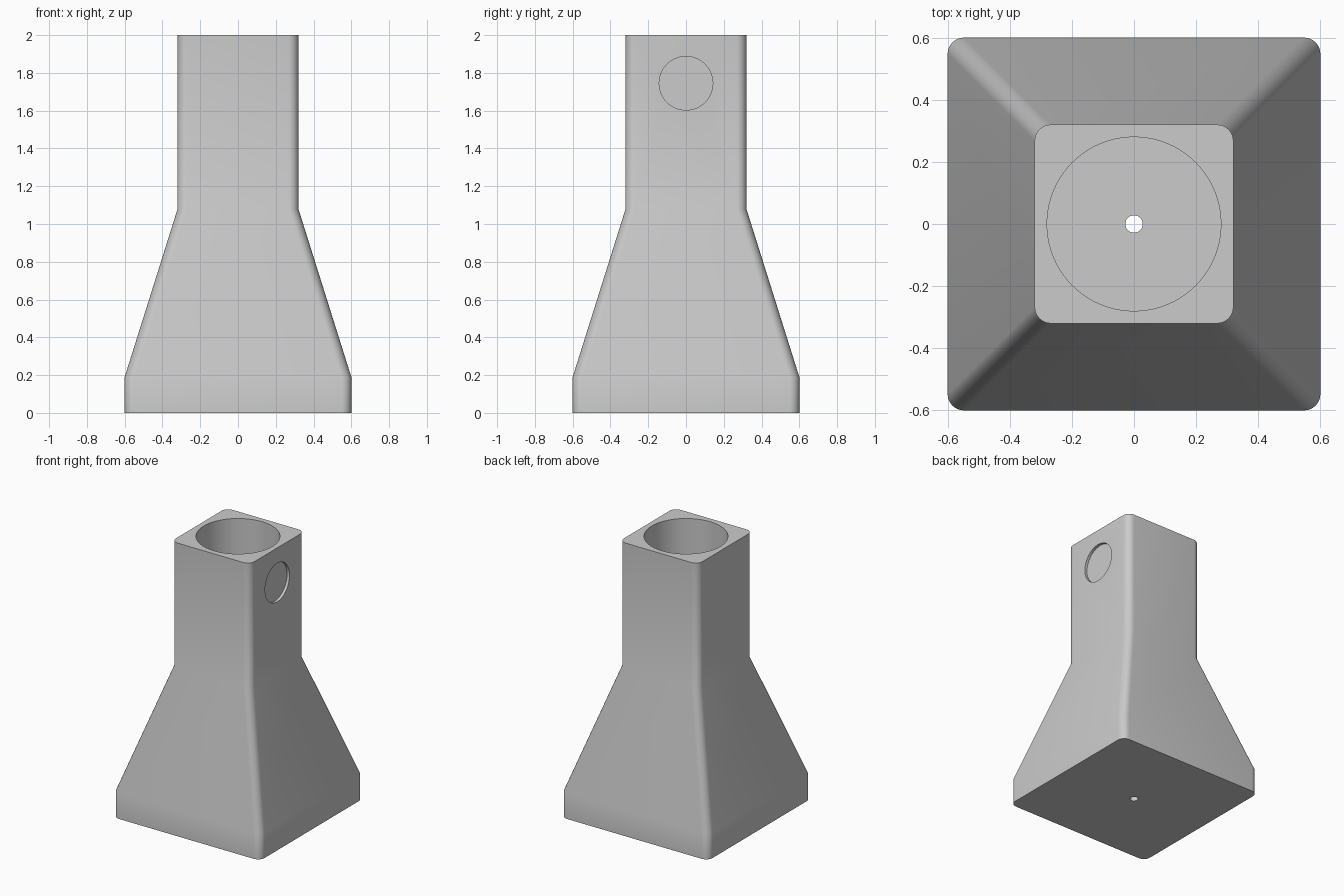
import bpy
import bmesh
from math import pi, cos, sin, radians

cube = bpy.data.objects.get("Cube")
if cube:
    bpy.data.objects.remove(cube, do_unlink=True)

# Single flat grey
grey = bpy.data.materials.new("light_grey")
grey.use_nodes = True
colour = (0.6, 0.6, 0.6, 1)
grey.diffuse_color = colour
grey.node_tree.nodes["Principled BSDF"].inputs["Base Color"].default_value = colour

NECK = 0.32
SHOULDER = 1.08
CORNER = 0.053
STEPS = 8


def rounded_ring(bm, half, z):
    """Rounded square of vertices, counter-clockwise from the +x +y corner."""
    ring = []
    for quarter in range(4):
        mid = pi / 4 + quarter * pi / 2
        cx = (half - CORNER) * (1 if cos(mid) > 0 else -1)
        cy = (half - CORNER) * (1 if sin(mid) > 0 else -1)
        for i in range(STEPS + 1):
            a = (quarter + i / STEPS) * pi / 2
            ring.append(bm.verts.new((cx + CORNER * cos(a), cy + CORNER * sin(a), z)))
    return ring


def cut_cylinder(body, name, radius, depth, location, rotation=(0, 0, 0), sides=64):
    """Subtract a cylinder from the body and remove the cutter."""
    bpy.ops.mesh.primitive_cylinder_add(vertices=sides, radius=radius, depth=depth,
                                        location=location, rotation=rotation)
    cutter = bpy.context.object
    cutter.name = name
    cutter.hide_render = True
    cutter.data.materials.append(grey)
    mod = body.modifiers.new(name, "BOOLEAN")
    mod.operation = "DIFFERENCE"
    mod.solver = "EXACT"
    mod.object = cutter
    bpy.ops.object.select_all(action="DESELECT")
    body.select_set(True)
    bpy.context.view_layer.objects.active = body
    bpy.ops.object.modifier_apply(modifier=mod.name)
    bpy.data.objects.remove(cutter, do_unlink=True)


# Body: square foot, tapered skirt and straight neck
bm = bmesh.new()
profile = [(0.6, 0), (0.6, 0.19), (NECK, SHOULDER), (NECK, 2)]
rings = [rounded_ring(bm, half, z) for half, z in profile]
for low, high in zip(rings, rings[1:]):
    n = len(low)
    for i in range(n):
        j = (i + 1) % n
        bm.faces.new((low[i], low[j], high[j], high[i]))
bm.faces.new(rings[0][::-1])
bm.faces.new(rings[-1])
mesh = bpy.data.meshes.new("pedestal_body")
bm.to_mesh(mesh)
bm.free()
body = bpy.data.objects.new("pedestal_body", mesh)
bpy.context.collection.objects.link(body)
mesh.materials.append(grey)

# Socket bore, drain hole and shallow round recess on the +x face
cut_cylinder(body, "socket_cutter", 0.28, 1.2, (0, 0, 1.6))
cut_cylinder(body, "drain_cutter", 0.028, 1.4, (0, 0, 0.5), sides=32)
cut_cylinder(body, "recess_cutter", 0.142, 0.2, (NECK + 0.08, 0, 1.745), (0, pi / 2, 0))

# Smooth shading, with a crisp shoulder line below the recess
bpy.ops.object.shade_smooth_by_angle(angle=radians(30))
verts = body.data.vertices
for edge in body.data.edges:
    ends = [verts[v].co for v in edge.vertices]
    if all(abs(p.z - SHOULDER) < 0.001 and p.x > NECK - 0.001 for p in ends):
        edge.use_edge_sharp = True
